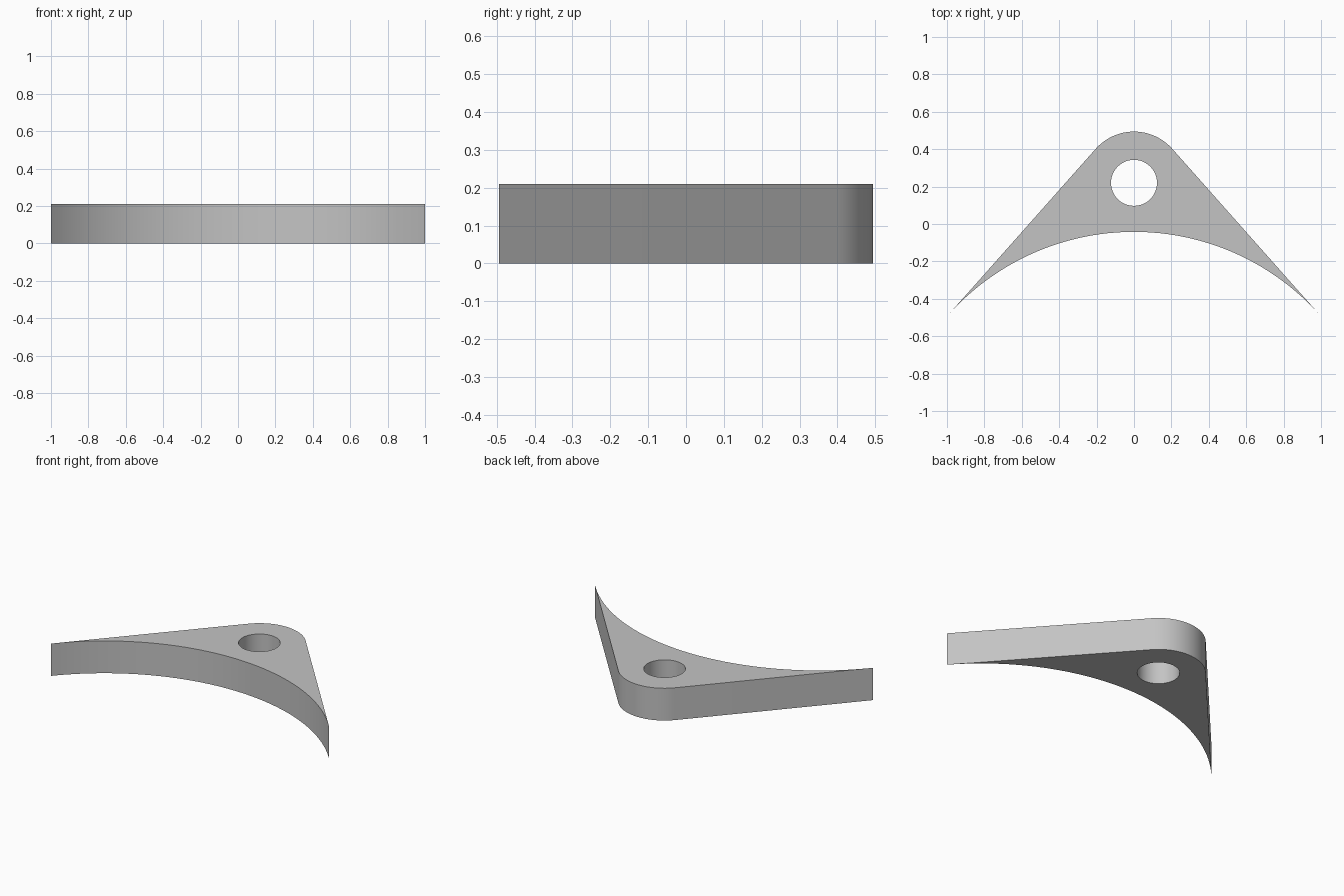
import bpy
import bmesh
from math import sin, cos, atan2, asin, acos, hypot, pi
from mathutils import Vector

if "Cube" in bpy.data.objects:
    bpy.data.objects.remove(bpy.data.objects["Cube"], do_unlink=True)

HEIGHT = 0.21
TIP = Vector((1.0, -0.494))      # sharp wing tip, mirrored in x
BOSS = Vector((0.0, 0.22))       # shared centre of rounded end and hole
BOSS_R = 0.274
HOLE_R = 0.123
ARCH_TOP = -0.042                # crown of the concave front


def arc(centre, radius, start, end, steps):
    """Points along an arc, both ends included."""
    angles = [start + (end - start) * i / steps for i in range(steps + 1)]
    return [(centre.x + radius * cos(a), centre.y + radius * sin(a)) for a in angles]


def add_loop(bm, points):
    verts = [bm.verts.new((x, y, 0)) for x, y in points]
    return [bm.edges.new((a, b)) for a, b in zip(verts, verts[1:] + verts[:1])]


# Concave front arc through both tips
rise = ARCH_TOP - TIP.y
arch_r = (TIP.x ** 2 + rise ** 2) / (2 * rise)
half = asin(TIP.x / arch_r)
arch = arc(Vector((0, ARCH_TOP - arch_r)), arch_r, pi / 2 + half, pi / 2 - half, 48)

# Rounded back, tangent to the straight sides
to_tip = TIP - BOSS
tangent = atan2(to_tip.y, to_tip.x) + acos(BOSS_R / hypot(*to_tip))
back = arc(BOSS, BOSS_R, tangent, pi - tangent, 24)

# Round hole
hole = arc(BOSS, HOLE_R, 0, 2 * pi, 48)[:-1]

# Fill the flat plate and raise it
bm = bmesh.new()
edges = add_loop(bm, arch + back) + add_loop(bm, hole)
bmesh.ops.triangle_fill(bm, edges=edges, use_beauty=True)
raised = bmesh.ops.extrude_face_region(bm, geom=bm.faces[:])["geom"]
bmesh.ops.translate(bm, vec=(0, 0, HEIGHT),
                    verts=[g for g in raised if isinstance(g, bmesh.types.BMVert)])
bmesh.ops.recalc_face_normals(bm, faces=bm.faces[:])

mesh = bpy.data.meshes.new("bracket_plate")
bm.to_mesh(mesh)
bm.free()
plate = bpy.data.objects.new("bracket_plate", mesh)
bpy.context.collection.objects.link(plate)

# Plain grey material
grey = bpy.data.materials.new("light grey")
grey.use_nodes = True
colour = (0.55, 0.55, 0.55, 1)
grey.diffuse_color = colour
grey.node_tree.nodes["Principled BSDF"].inputs["Base Color"].default_value = colour
mesh.materials.append(grey)

# Smooth curved walls, crisp rims
bpy.ops.object.select_all(action="DESELECT")
plate.select_set(True)
bpy.context.view_layer.objects.active = plate
bpy.ops.object.shade_smooth_by_angle(angle=pi / 6)
